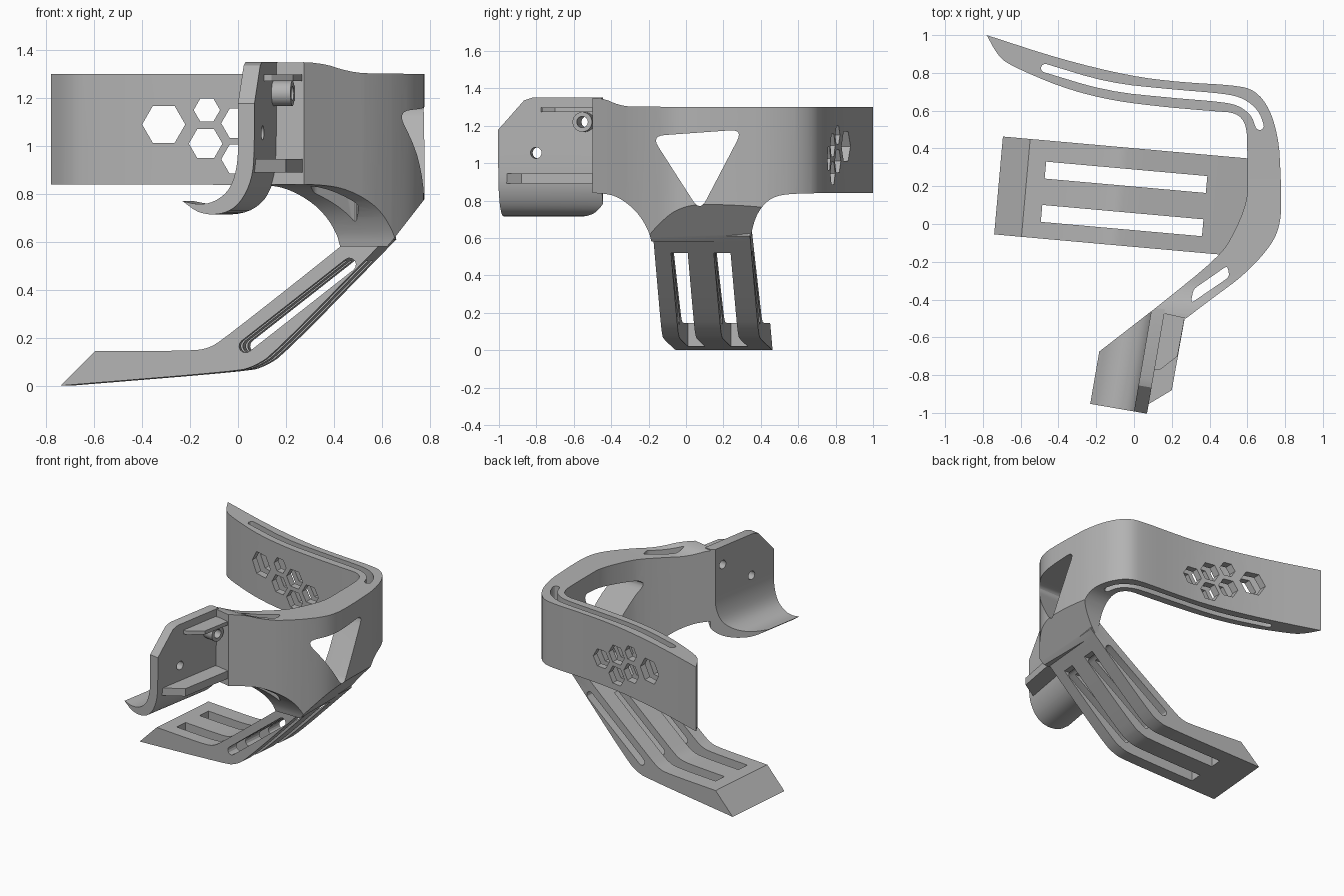
import bpy, bmesh, math
from mathutils import Matrix, Vector

if "Cube" in bpy.data.objects:
    bpy.data.objects.remove(bpy.data.objects["Cube"])

grey = bpy.data.materials.new("plain_grey")
grey.diffuse_color = (0.45, 0.45, 0.45, 1)
grey.use_nodes = True
grey.node_tree.nodes["Principled BSDF"].inputs["Base Color"].default_value = grey.diffuse_color


def prism(name, pts, axis, lo, hi, mat=Matrix()):
    """Extrude a 2D outline along one axis."""
    put = {'x': lambda a, b, t: (t, a, b),
           'y': lambda a, b, t: (a, t, b),
           'z': lambda a, b, t: (a, b, t)}[axis]
    bm = bmesh.new()
    rings = [[bm.verts.new(mat @ Vector(put(a, b, t))) for a, b in pts] for t in (lo, hi)]
    n = len(pts)
    bm.faces.new(rings[0])
    bm.faces.new(rings[1][::-1])
    for i in range(n):
        j = (i + 1) % n
        bm.faces.new((rings[0][j], rings[0][i], rings[1][i], rings[1][j]))
    bmesh.ops.recalc_face_normals(bm, faces=bm.faces)
    me = bpy.data.meshes.new(name)
    bm.to_mesh(me)
    bm.free()
    me.materials.append(grey)
    ob = bpy.data.objects.new(name, me)
    bpy.context.collection.objects.link(ob)
    return ob


def boolean(ob, other, op='DIFFERENCE'):
    """Apply a boolean and remove the helper."""
    m = ob.modifiers.new("cut", 'BOOLEAN')
    m.operation, m.solver, m.object = op, 'EXACT', other
    bpy.context.view_layer.objects.active = ob
    bpy.ops.object.modifier_apply(modifier=m.name)
    bpy.data.objects.remove(other)


def soften(pts, times=2):
    """Corner-cutting on an open line, ends kept."""
    for _ in range(times):
        out = [pts[0]]
        for (a, b), (c, d) in zip(pts, pts[1:]):
            out += [(a * .75 + c * .25, b * .75 + d * .25), (a * .25 + c * .75, b * .25 + d * .75)]
        pts = out + [pts[-1]]
    return pts


def round_poly(pts, r, steps=6):
    """Closed outline with rounded corners."""
    out = []
    for i, p in enumerate(pts):
        p, q, s = Vector(p), Vector(pts[i - 1]), Vector(pts[(i + 1) % len(pts)])
        a, b = p + (q - p).normalized() * r, p + (s - p).normalized() * r
        for k in range(steps + 1):
            t = k / steps
            out.append(tuple(a * (1 - t) ** 2 + p * 2 * t * (1 - t) + b * t * t))
    return out


def slot(pts, w):
    """Round-ended slot outline around a centre line."""
    P = [Vector(p) for p in pts]
    left, right = [], []
    for i, p in enumerate(P):
        d = (P[min(i + 1, len(P) - 1)] - P[max(i - 1, 0)]).normalized()
        n = Vector((-d.y, d.x)) * w / 2
        left.append(p + n)
        right.append(p - n)

    def cap(c, start):
        s = start - c
        out = []
        for k in range(1, 6):
            a = -math.pi * k / 6
            out.append(c + Vector((s.x * math.cos(a) - s.y * math.sin(a),
                                   s.x * math.sin(a) + s.y * math.cos(a))))
        return out
    return [tuple(v) for v in left + cap(P[-1], left[-1]) + right[::-1] + cap(P[0], right[0])]


def ngon(cx, cy, r, n):
    return [(cx + r * math.cos(2 * math.pi * k / n), cy + r * math.sin(2 * math.pi * k / n)) for k in range(n)]


# band: plan outline trimmed by its side silhouette
outer = soften([(-.78, 1), (-.39, .873), (-.02, .783), (.25, .75), (.53, .735), (.64, .71), (.72, .61),
                (.765, .45), (.775, .3), (.78, .13), (.775, 0), (.73, -.11), (.59, -.265), (.42, -.39), (.275, -.5)])
inner = soften([(.095, -.46), (.45, -.175), (.53, -.05), (.60, .12), (.60, .25), (.60, .4), (.595, .53),
                (.54, .59), (.42, .597), (.1, .625), (-.15, .66), (-.39, .725), (-.656, .84), (-.72, .89), (-.78, 1)])
body = prism("bracket_body", outer + inner[:-1], 'z', .5, 1.4)
flare_a = soften([(-.6, .84), (-.45, .84), (-.36, .82), (-.26, .74), (-.2, .64), (-.185, .58)])
flare_b = soften([(.345, .58), (.355, .66), (.39, .75), (.46, .82), (.58, .84), (1.1, .84)])
top = soften([(1.1, 1.3), (-.28, 1.3), (-.36, 1.31), (-.45, 1.35), (-.6, 1.35)])
boolean(body, prism("side_shape", flare_a + flare_b + top, 'x', -1, 1), 'INTERSECT')
boolean(body, prism("under_wedge", [(.54, .49), (.64, .6), (.85, .87), (.95, .87), (.95, .4), (.54, .4)],
                    'y', -.7, .55))

# leg and foot, turned slightly
leg_m = Matrix.Translation((0, .14, 0)) @ Matrix.Rotation(math.radians(-5.1), 4, 'Z')
up = soften([(-.575, .145), (-.18, .145), (-.1, .155), (-.03, .2), (.46, .585), (.62, .72)])
low = soften([(.64, .61), (.17, .13), (.09, .08), (.02, .06), (-.72, 0)])
leg = prism("leg", up + low, 'y', -.26, .26, leg_m)
for c in (.103, -.127):
    boolean(leg, prism("leg_slot", [(-.48, -.2), (.75, -.2), (.75, .52), (-.48, .52)],
                       'y', c - .045, c + .045, leg_m))
boolean(leg, prism("cross_slot", slot([(.055, .165), (.49, .505)], .055), 'y', -.5, .5, leg_m))
boolean(body, leg, 'UNION')

# clamp plate with curled lower flange
pm = Matrix.Translation((.09, -.47, 0)) @ Matrix.Rotation(math.radians(-9.8), 4, 'Z')
curl_out = soften([(.07, 1.35), (.07, .98), (.06, .86), (.01, .76), (-.06, .715), (-.16, .715), (-.235, .77)])
curl_in = soften([(-.235, .77), (-.17, .755), (-.1, .765), (-.03, .82), (0, .93), (0, 1.05), (0, 1.35)])
plate = prism("clamp_plate", curl_out + curl_in[1:], 'y', -.53, .03, pm)
boolean(plate, prism("plate_plan", [(.12, -.44), (-.19, -.68), (-.25, -.96), (-.2, -1.1), (.4, -1.1), (.4, -.44)],
                     'z', .5, 1.6), 'INTERSECT')
boolean(plate, prism("plate_chamfer", [(-.6, 1.10), (-.39, 1.335), (-.34, 1.352), (-.34, 1.45), (-.6, 1.45)],
                     'x', -.3, .4, pm))
boolean(body, plate, 'UNION')

# rail, top shelf and screw boss on the plate
boolean(body, prism("rail", [(.05, -.97), (.20, -.88), (.272, -.48), (.1, -.48)], 'z', .89, .945), 'UNION')
boolean(body, prism("top_shelf", [(.06, -.78), (.14, -.77), (.23, -.7), (.271, -.48), (.1, -.48)],
                    'z', 1.272, 1.298), 'UNION')
boolean(body, prism("screw_boss", ngon(-.06, 1.22, .053, 24), 'x', .03, .15, pm), 'UNION')
boolean(body, prism("boss_hole", ngon(-.06, 1.22, .03, 24), 'x', -.2, .4, pm))
boolean(body, prism("plate_hole", ngon(-.325, 1.055, .03, 24), 'x', -.2, .3, pm))

# openings in the band
boolean(body, prism("triangle_window", round_poly([(-.185, 1.145), (.305, 1.18), (.075, .74)], .07), 'x', .35, 1.2))
arm_line = soften([(-.47, .825), (-.14, .725), (.2, .69), (.48, .668), (.57, .645), (.64, .59), (.665, .52)])
boolean(body, prism("arm_slot", slot(arm_line, .045), 'z', .5, 1.5))
boolean(body, prism("front_slot", round_poly([(.3, -.42), (.315, -.345), (.495, -.22), (.505, -.28)], .02, 3),
                    'z', .5, 1.5))
for x, z, r in ((-.31, 1.09, .09), (-.13, 1.15, .055), (-.135, 1.01, .07),
                (.0, 1.095, .07), (.0, .945, .07), (.135, 1.025, .07)):
    boolean(body, prism("hexagon", ngon(x, z, r, 6), 'y', .45, 1.2))

# smooth shading with crisp edges
bpy.ops.object.select_all(action='DESELECT')
body.select_set(True)
bpy.context.view_layer.objects.active = body
bpy.ops.object.shade_smooth_by_angle(angle=math.radians(25))
